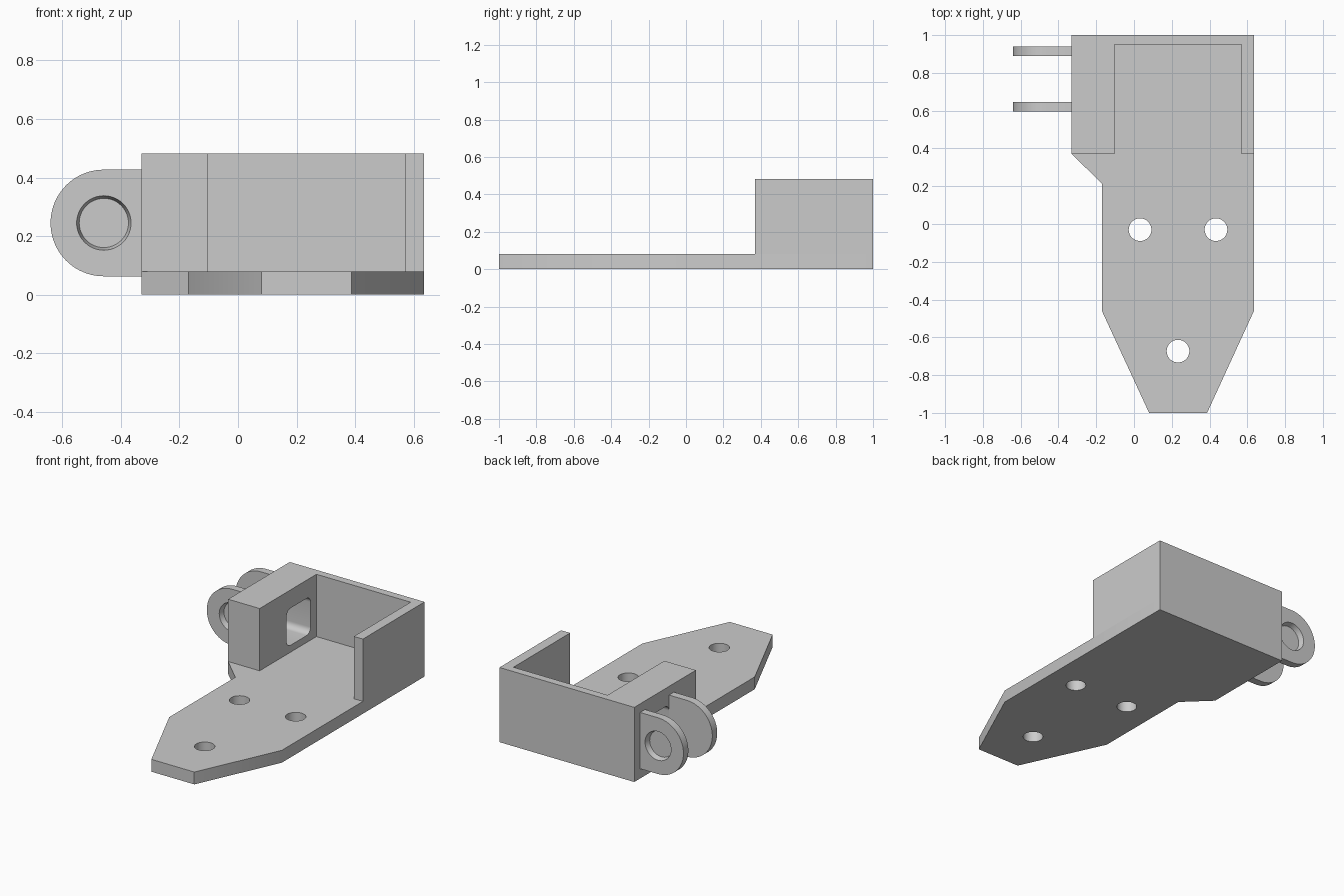
import bpy, bmesh
from math import cos, sin, pi, radians
from mathutils import Matrix, Vector

cube = bpy.data.objects.get("Cube")
if cube:
    bpy.data.objects.remove(cube, do_unlink=True)

grey = bpy.data.materials.new("plain grey")
grey.use_nodes = True
grey.diffuse_color = (0.6, 0.6, 0.6, 1)
grey.node_tree.nodes["Principled BSDF"].inputs["Base Color"].default_value = (0.6, 0.6, 0.6, 1)


def to_object(name, bm):
    bmesh.ops.recalc_face_normals(bm, faces=bm.faces)
    mesh = bpy.data.meshes.new(name)
    bm.to_mesh(mesh)
    bm.free()
    mesh.materials.append(grey)
    obj = bpy.data.objects.new(name, mesh)
    bpy.context.collection.objects.link(obj)
    return obj


def prism(name, points, direction):
    """Extrude a closed outline of 3D points along a direction."""
    bm = bmesh.new()
    face = bm.faces.new([bm.verts.new(p) for p in points])
    new = bmesh.ops.extrude_face_region(bm, geom=[face])["geom"]
    bmesh.ops.translate(bm, vec=Vector(direction),
                        verts=[g for g in new if isinstance(g, bmesh.types.BMVert)])
    return to_object(name, bm)


def cone(name, centre, r1, r2, depth, turn=0.0):
    """Round cutter along z, turned about x; r1 is the lower end."""
    bm = bmesh.new()
    bmesh.ops.create_cone(bm, cap_ends=True, segments=48, radius1=r1, radius2=r2, depth=depth,
                          matrix=Matrix.Translation(centre) @ Matrix.Rotation(turn, 4, 'X'))
    return to_object(name, bm)


def cut(obj, cutter):
    mod = obj.modifiers.new("cut", 'BOOLEAN')
    mod.operation, mod.solver, mod.object = 'DIFFERENCE', 'EXACT', cutter
    bpy.context.view_layer.objects.active = obj
    bpy.ops.object.modifier_apply(modifier=mod.name)
    bpy.data.objects.remove(cutter, do_unlink=True)


def arc(cx, cy, r, start, end, steps):
    angles = [radians(start + (end - start) * i / steps) for i in range(steps + 1)]
    return [(cx + r * cos(a), cy + r * sin(a)) for a in angles]


LEFT, RIGHT = -0.33, 0.635
BASE, TOP = 0.08, 0.483
EYE_X, EYE_Z = -0.458, 0.245

# Base plate with three screw holes
outline = [(LEFT, 1), (LEFT, 0.37), (-0.17, 0.215), (-0.17, -0.46),
           (0.08, -1), (0.387, -1), (RIGHT, -0.46), (RIGHT, 1)]
base = prism("base_plate", [(x, y, 0) for x, y in outline], (0, 0, BASE))
for x, y in [(0.032, -0.03), (0.434, -0.03), (0.233, -0.673)]:
    cut(base, cone("hole_cutter", (x, y, BASE / 2), 0.06, 0.06, 0.3))

# U-shaped housing wall, thick on the hinge side
outline = [(LEFT, 1), (LEFT, 0.37), (-0.104, 0.37), (-0.104, 0.95),
           (0.57, 0.95), (0.57, 0.37), (RIGHT, 0.37), (RIGHT, 1)]
wall = prism("housing_wall", [(x, y, BASE) for x, y in outline], (0, 0, TOP - BASE))

# Rounded window through the thick wall, between the lugs
y0, y1, z0, z1, r = 0.645, 0.89, 0.125, 0.365, 0.04
window = (arc(y1 - r, z1 - r, r, 0, 90, 8) + arc(y0 + r, z1 - r, r, 90, 180, 8)
          + arc(y0 + r, z0 + r, r, 180, 270, 8) + arc(y1 - r, z0 + r, r, 270, 360, 8))
cut(wall, prism("window_cutter", [(LEFT - 0.1, y, z) for y, z in window], (0.4, 0, 0)))

# Two rounded lugs, each with a shallow tapered socket on its outer face
profile = [(LEFT, EYE_Z + 0.182)] + arc(EYE_X, EYE_Z, 0.182, 90, 270, 40) + [(LEFT, EYE_Z - 0.182)]
lugs = []
for name, y, outer, side in [("front_lug", 0.595, 0.595, -1), ("back_lug", 0.89, 0.94, 1)]:
    lug = prism(name, [(x, y, z) for x, z in profile], (0, 0.05, 0))
    cut(lug, cone("socket_cutter", (EYE_X, outer, EYE_Z), 0.084, 0.102, 0.07, -side * pi / 2))
    lugs.append(lug)

# Smooth the round surfaces, keep edges sharp
bpy.ops.object.select_all(action='DESELECT')
for obj in [base, wall] + lugs:
    obj.select_set(True)
bpy.context.view_layer.objects.active = base
bpy.ops.object.shade_smooth_by_angle(angle=radians(30))
